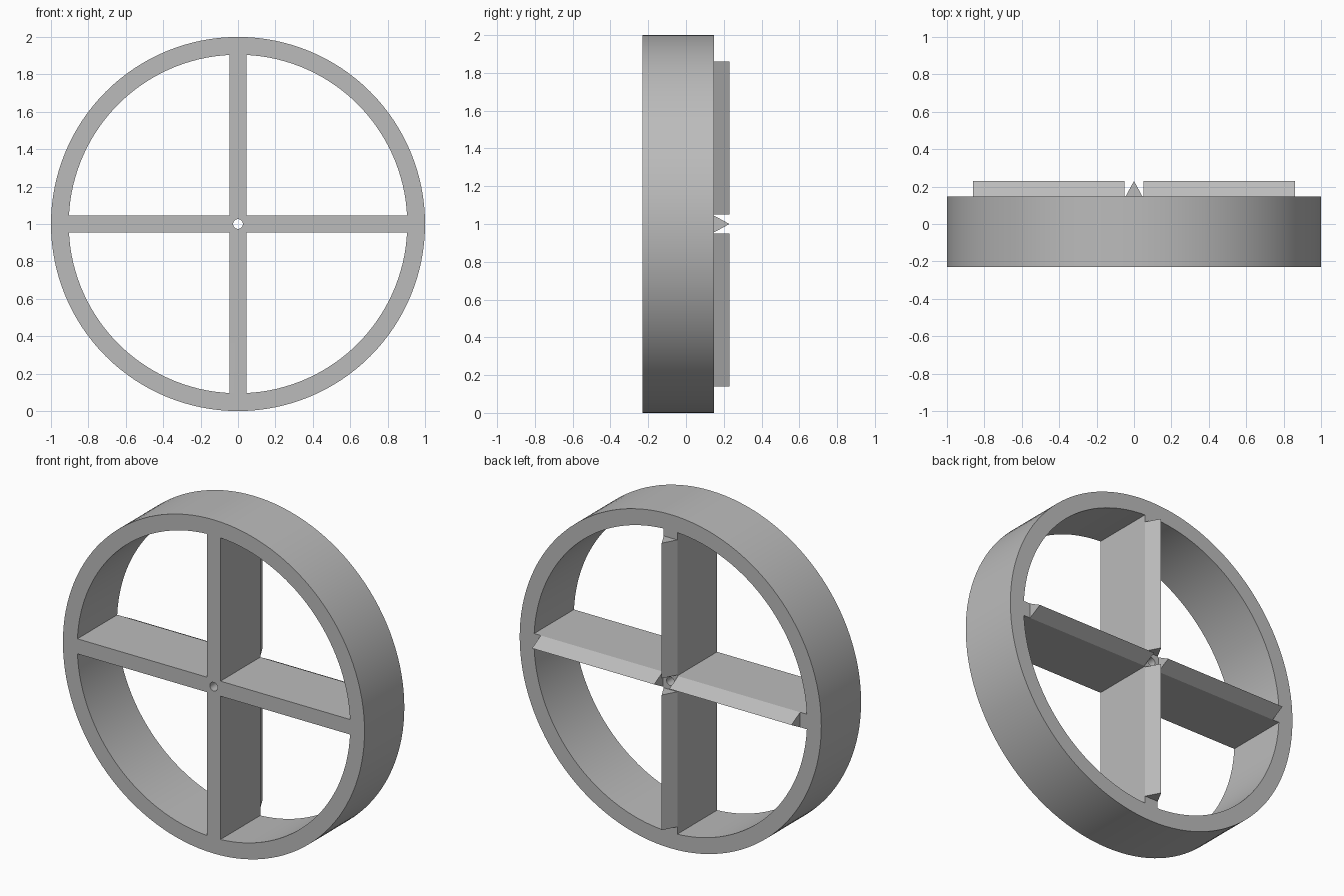
import bpy, bmesh
from math import sin, cos, pi, asin, radians
from mathutils import Matrix

if "Cube" in bpy.data.objects:
    bpy.data.objects.remove(bpy.data.objects["Cube"], do_unlink=True)

FRONT, BACK, TIP = -0.23, 0.147, 0.23    # depth of the wheel and its ridges
INNER, HALF, HOLE = 0.905, 0.045, 0.026  # opening radius, half spoke width, axle hole

grey = bpy.data.materials.new("plain grey")
grey.use_nodes = True
colour = (0.5, 0.5, 0.5, 1)
grey.diffuse_color = colour
grey.node_tree.nodes["Principled BSDF"].inputs["Base Color"].default_value = colour


def arc(radius, start, end, count):
    step = (end - start) / count
    return [(radius * cos(start + i * step), radius * sin(start + i * step))
            for i in range(count + 1)]


def add_object(name, mesh):
    obj = bpy.data.objects.new(name, mesh)
    bpy.context.collection.objects.link(obj)
    mesh.materials.clear()
    mesh.materials.append(grey)
    return obj


# Wheel outline: rim, axle hole and four quarter openings
gap = asin(HALF / INNER)
outlines = [arc(1, 0, 2 * pi, 128)[:-1], arc(HOLE, 0, 2 * pi, 24)[:-1]]
opening = [(HALF, HALF)] + arc(INNER, gap, pi / 2 - gap, 32)
for sx in (1, -1):
    for sy in (1, -1):
        outlines.append([(sx * x, sy * y) for x, y in opening])

curve = bpy.data.curves.new("wheel_outline", "CURVE")
curve.dimensions = "2D"
curve.fill_mode = "BOTH"
curve.extrude = (BACK - FRONT) / 2
for points in outlines:
    spline = curve.splines.new("POLY")
    spline.points.add(len(points) - 1)
    for point, (x, y) in zip(spline.points, points):
        point.co = (x, y, 0, 1)
    spline.use_cyclic_u = True

# Solid wheel with spokes, stood upright
helper = bpy.data.objects.new("wheel_outline", curve)
bpy.context.collection.objects.link(helper)
bpy.context.view_layer.update()
mesh = bpy.data.meshes.new_from_object(
    helper.evaluated_get(bpy.context.evaluated_depsgraph_get()))
bpy.data.objects.remove(helper, do_unlink=True)
mesh.transform(Matrix.Translation((0, (FRONT + BACK) / 2, 1)) @ Matrix.Rotation(pi / 2, 4, "X"))
bm = bmesh.new()
bm.from_mesh(mesh)
bmesh.ops.remove_doubles(bm, verts=bm.verts, dist=0.0001)
bmesh.ops.recalc_face_normals(bm, faces=bm.faces)
bm.to_mesh(mesh)
bm.free()
wheel = add_object("spoked_wheel", mesh)
bpy.ops.object.select_all(action="DESELECT")
wheel.select_set(True)
bpy.context.view_layer.objects.active = wheel
bpy.ops.object.shade_smooth_by_angle(angle=radians(30))

# Triangular ridge on the back of each spoke
for i, side in enumerate(("left", "top", "right", "bottom")):
    bm = bmesh.new()
    profile = [bm.verts.new((0.05, y, z))
               for y, z in ((BACK, -HALF), (BACK, HALF), (TIP, 0))]
    face = bm.faces.new(profile)
    grown = bmesh.ops.extrude_face_region(bm, geom=[face], use_keep_orig=True)
    ends = [g for g in grown["geom"] if isinstance(g, bmesh.types.BMVert)]
    bmesh.ops.translate(bm, verts=ends, vec=(0.81, 0, 0))
    bmesh.ops.recalc_face_normals(bm, faces=bm.faces)
    bm.transform(Matrix.Translation((0, 0, 1)) @ Matrix.Rotation(-i * pi / 2, 4, "Y"))
    mesh = bpy.data.meshes.new(side + "_spoke_ridge")
    bm.to_mesh(mesh)
    bm.free()
    add_object(side + "_spoke_ridge", mesh)
